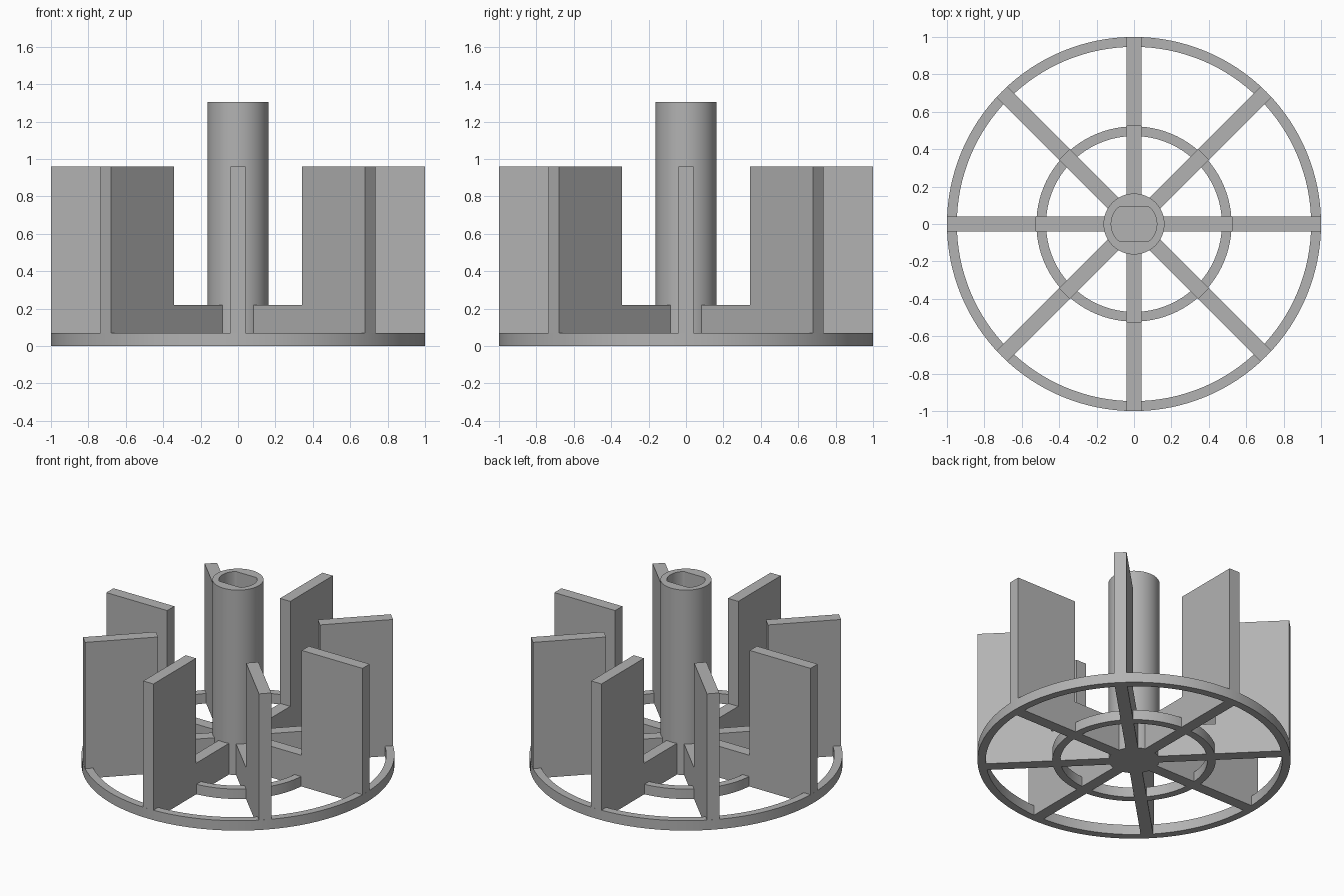
import bpy, bmesh
from math import cos, sin, pi, radians

cube = bpy.data.objects.get("Cube")
if cube:
    bpy.data.objects.remove(cube)

grey = bpy.data.materials.new("plain grey")
grey.use_nodes = True
colour = (0.45, 0.45, 0.45, 1)
grey.diffuse_color = colour
grey.node_tree.nodes["Principled BSDF"].inputs["Base Color"].default_value = colour

RIM_HEIGHT = 0.07
SPOKE_HEIGHT = 0.22
BLADE_HEIGHT = 0.96
HUB_HEIGHT = 1.305
BLADES = 8


def finish(name, bm, smooth=False):
    bmesh.ops.recalc_face_normals(bm, faces=bm.faces)
    mesh = bpy.data.meshes.new(name)
    bm.to_mesh(mesh)
    bm.free()
    mesh.materials.append(grey)
    obj = bpy.data.objects.new(name, mesh)
    bpy.context.collection.objects.link(obj)
    if smooth:
        bpy.ops.object.select_all(action='DESELECT')
        obj.select_set(True)
        bpy.context.view_layer.objects.active = obj
        bpy.ops.object.shade_smooth_by_angle(angle=radians(30))
    return obj


def loop(bm, radius, z, sides, flat=9):
    """Circle of vertices, optionally cut by two flats at y = +-flat."""
    points = [(radius * cos(2 * pi * i / sides), radius * sin(2 * pi * i / sides))
              for i in range(sides)]
    return [bm.verts.new((x, max(-flat, min(flat, y)), z)) for x, y in points]


def bridge(bm, a, b):
    for i in range(len(a)):
        j = (i + 1) % len(a)
        bm.faces.new((a[i], a[j], b[j], b[i]))


def ring(name, inner, outer, height, sides=96):
    bm = bmesh.new()
    loops = [loop(bm, r, z, sides) for r, z in
             ((outer, 0), (outer, height), (inner, height), (inner, 0))]
    for k in range(4):
        bridge(bm, loops[k], loops[(k + 1) % 4])
    return finish(name, bm, True)


# Base rings
ring("outer_ring", 0.947, 1.0, RIM_HEIGHT, 128)
ring("inner_ring", 0.47, 0.522, RIM_HEIGHT)

# Hub with a double-flat shaft bore
bm = bmesh.new()
hub = [loop(bm, 0.163, 0, 72), loop(bm, 0.163, HUB_HEIGHT, 72),
       loop(bm, 0.122, HUB_HEIGHT, 72, 0.09), loop(bm, 0.122, SPOKE_HEIGHT, 72, 0.09)]
for a, b in zip(hub, hub[1:]):
    bridge(bm, a, b)
bm.faces.new(hub[0])
bm.faces.new(hub[-1])
finish("hub", bm, True)

# L-shaped blades: low spoke at the hub, tall paddle outside the inner ring
profile = [(0.14, 0), (0.999, 0), (0.999, BLADE_HEIGHT), (0.525, BLADE_HEIGHT),
           (0.525, SPOKE_HEIGHT), (0.14, SPOKE_HEIGHT)]
bm = bmesh.new()
face = bm.faces.new([bm.verts.new((x, -0.04, z)) for x, z in profile])
side = bmesh.ops.extrude_face_region(bm, geom=[face])["geom"]
bmesh.ops.translate(bm, vec=(0, 0.08, 0),
                    verts=[v for v in side if isinstance(v, bmesh.types.BMVert)])
blade = finish("blade_1", bm)
for i in range(1, BLADES):
    copy = bpy.data.objects.new(f"blade_{i + 1}", blade.data)
    copy.rotation_euler.z = 2 * pi * i / BLADES
    bpy.context.collection.objects.link(copy)
